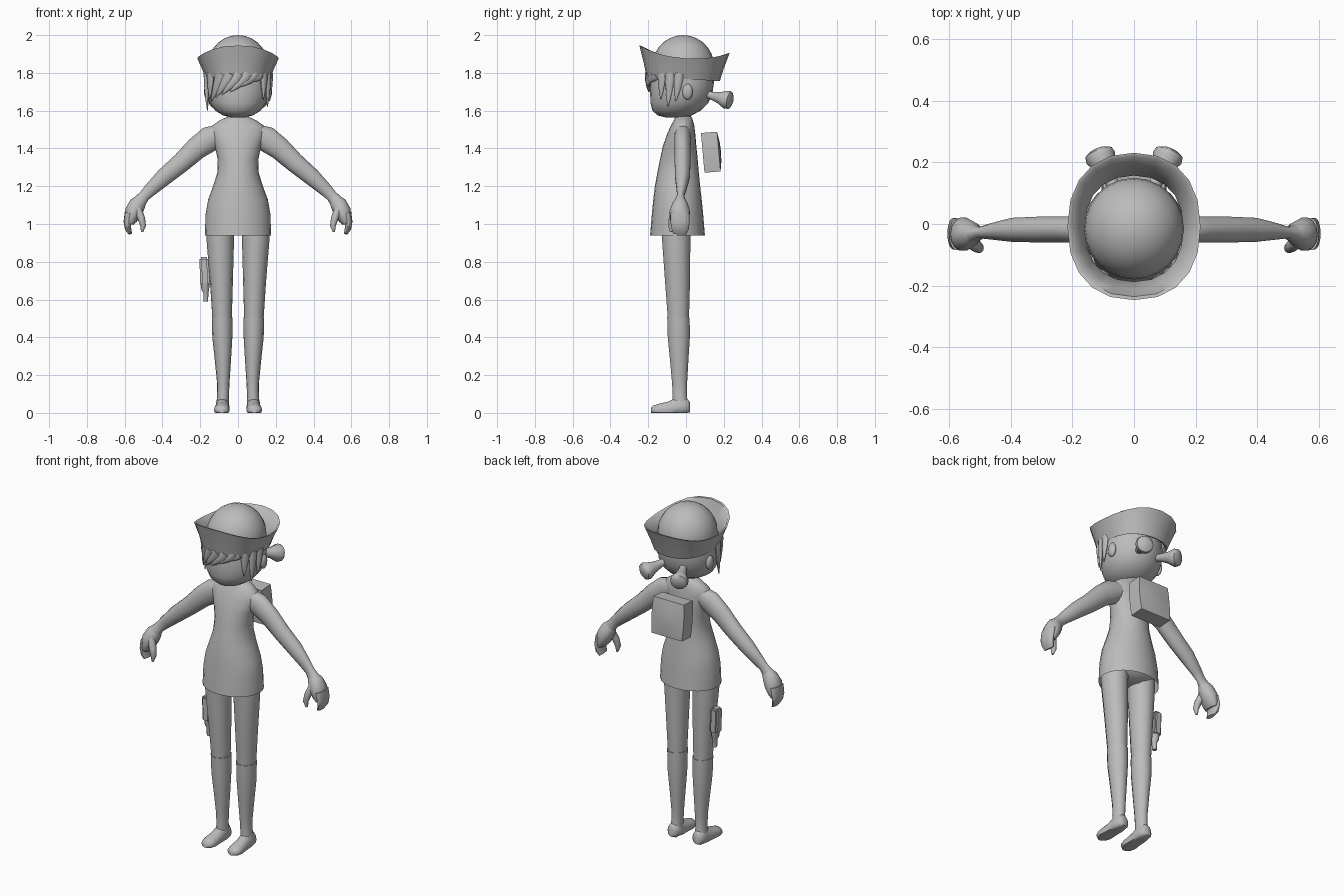
import bpy, bmesh, math
from mathutils import Vector

grey = bpy.data.materials.new("plain_grey")
grey.diffuse_color = (0.5, 0.5, 0.5, 1)


def finish(bm, name, angle=50):
    bmesh.ops.recalc_face_normals(bm, faces=bm.faces[:])
    me = bpy.data.meshes.new(name)
    bm.to_mesh(me)
    bm.free()
    ob = bpy.data.objects.new(name, me)
    bpy.context.collection.objects.link(ob)
    me.materials.append(grey)
    bpy.ops.object.select_all(action='DESELECT')
    ob.select_set(True)
    bpy.context.view_layer.objects.active = ob
    bpy.ops.object.shade_smooth_by_angle(angle=math.radians(angle))
    return ob


def loft(name, rings, caps=(True, True), closed=False, angle=50):
    """Skin a list of point rings."""
    bm = bmesh.new()
    vs = [[bm.verts.new(p) for p in r] for r in rings]
    n = len(vs[0])
    pairs = list(zip(vs, vs[1:])) + ([(vs[-1], vs[0])] if closed else [])
    for a, b in pairs:
        for i in range(n):
            j = (i + 1) % n
            bm.faces.new((a[i], a[j], b[j], b[i]))
    for use, ring in zip(caps, (vs[0], vs[-1])):
        if use and not closed:
            bm.faces.new(ring)
    return finish(bm, name, angle)


def tube(name, rows, side=1, ref=(0, 1, 0), axis=None, n=14, floor=None, **kw):
    """Elliptical sections along a path; rows are x, y, z, radius across, radius along ref."""
    pts = [Vector(r[:3]) for r in rows]
    rings = []
    for i, r in enumerate(rows):
        d = Vector(axis) if axis else pts[min(i + 1, len(pts) - 1)] - pts[max(i - 1, 0)]
        d.normalize()
        a = Vector(ref).cross(d).normalized()
        b = d.cross(a)
        ring = []
        for k in range(n):
            t = math.tau * k / n
            p = pts[i] + a * r[3] * math.cos(t) + b * r[4] * math.sin(t)
            p.x *= side
            if floor is not None:
                p.z = max(p.z, floor)
            ring.append(p)
        rings.append(ring)
    return loft(name, rings, **kw)


def ball(name, c, r, u=24, v=14):
    bm = bmesh.new()
    bmesh.ops.create_uvsphere(bm, u_segments=u, v_segments=v, radius=1)
    for p in bm.verts:
        p.co = Vector([c[i] + p.co[i] * r[i] for i in range(3)])
    return finish(bm, name)


UP = (0, 0, 1)

# Dress, open at the hem, with hips inside
tube("dress", [
    (0, -.045, .94, .175, .145), (0, -.045, 1.05, .172, .136), (0, -.045, 1.13, .158, .128),
    (0, -.045, 1.20, .132, .120), (0, -.042, 1.27, .110, .110), (0, -.038, 1.34, .107, .100),
    (0, -.034, 1.41, .122, .089), (0, -.025, 1.48, .145, .074), (0, -.018, 1.52, .138, .062),
    (0, -.014, 1.55, .095, .050), (0, -.014, 1.57, .050, .042)],
    axis=UP, n=24, caps=(False, True))
tube("hips", [(0, -.05, .945, .06, .05), (0, -.05, .965, .13, .09), (0, -.045, 1.0, .162, .120),
              (0, -.045, 1.08, .155, .12)], axis=UP, n=20)
tube("neck", [(0, -.015, 1.54, .048, .042), (0, -.015, 1.62, .042, .042)], axis=UP)

for s, tag in ((1, "left"), (-1, "right")):
    # Leg and boot
    tube("leg_" + tag, [
        (.092, -.052, 1.03, .074, .080), (.094, -.052, .92, .073, .077),
        (.088, -.045, .70, .061, .068), (.084, -.04, .49, .051, .057)], s, axis=UP)
    tube("boot_" + tag, [
        (.084, -.04, .505, .055, .061), (.083, -.038, .40, .053, .060),
        (.080, -.036, .28, .043, .050), (.078, -.034, .16, .033, .041),
        (.079, -.033, .09, .031, .038), (.082, -.030, .04, .035, .045)], s, axis=UP)
    tube("foot_" + tag, [
        (.082, .020, .03, .022, .028), (.082, .008, .03, .034, .045),
        (.082, -.035, .03, .037, .062), (.084, -.09, .02, .038, .042),
        (.086, -.14, .016, .042, .034), (.086, -.172, .014, .035, .026),
        (.086, -.186, .012, .016, .014)], s, ref=UP, axis=(0, -1, 0), floor=0)
    # Arm
    tube("arm_" + tag, [
        (.09, -.018, 1.475, .055, .045), (.15, -.018, 1.45, .068, .045),
        (.22, -.018, 1.40, .060, .043), (.30, -.018, 1.325, .052, .043),
        (.39, -.019, 1.25, .046, .040), (.46, -.024, 1.185, .036, .027),
        (.495, -.028, 1.15, .030, .019), (.52, -.031, 1.12, .035, .030)], s)
    # Hand, curled fingers and thumb
    tube("palm_" + tag, [
        (.508, -.029, 1.135, .030, .021), (.532, -.031, 1.105, .044, .042),
        (.553, -.033, 1.065, .046, .055), (.567, -.033, 1.02, .032, .052),
        (.572, -.033, 1.00, .018, .044)], s)
    tube("fingers_" + tag, [
        (.576, -.033, 1.06, .024, .052), (.586, -.031, 1.01, .020, .052),
        (.582, -.031, .975, .017, .047), (.570, -.033, .948, .010, .036)], s)
    tube("thumb_" + tag, [
        (.532, -.055, 1.08, .022, .024), (.512, -.072, 1.03, .020, .020),
        (.502, -.078, .99, .015, .017), (.508, -.078, .958, .006, .008)], s, n=10)
    # Pigtail and ear
    tube("pigtail_" + tag, [
        (.055, .095, 1.69, .020, .020), (.072, .135, 1.68, .021, .021),
        (.092, .18, 1.668, .032, .032), (.108, .215, 1.658, .050, .050),
        (.115, .232, 1.654, .046, .046), (.119, .242, 1.652, .024, .024)], s, ref=UP)
    ball("ear_" + tag, (s * .162, .008, 1.70), (.018, .028, .042), 12, 8)

# Head
tube("head", [
    (0, -.06, 1.565, .04, .05), (0, -.06, 1.575, .08, .09), (0, -.05, 1.60, .120, .128),
    (0, -.035, 1.64, .150, .153), (0, -.025, 1.69, .165, .165), (0, -.02, 1.75, .168, .168),
    (0, -.015, 1.83, .158, .158)], axis=UP, n=24)

# Hair locks: start angle, end angle, start height, end height, half width
locks = [(-48, -66, 1.79, 1.755, .024), (-58, -88, 1.80, 1.725, .028),
         (-74, -104, 1.80, 1.70, .030), (-90, -120, 1.80, 1.685, .030),
         (-106, -134, 1.80, 1.67, .030), (-124, -146, 1.80, 1.65, .030),
         (-148, -152, 1.80, 1.66, .028), (-168, -162, 1.80, 1.60, .024),
         (-36, -38, 1.80, 1.66, .024), (-20, -24, 1.80, 1.62, .024),
         (-4, -10, 1.80, 1.65, .024)]
for i, (a0, a1, z0, z1, w) in enumerate(locks):
    rows = []
    for t in (0, .25, .5, .75, 1):
        a = math.radians(a0 + (a1 - a0) * t ** 1.3)
        z = z0 + (z1 - z0) * t
        rows.append((.170 * math.cos(a), -.024 + .178 * math.sin(a), z,
                     w * (1 - t ** 1.8) + .002, .014 * (1 - t ** 2) + .002))
    m = math.radians((a0 + a1) / 2)
    tube("hair_lock_%d" % i, rows, ref=(math.cos(m), math.sin(m), 0), n=8)

# Cap crown
ball("cap_crown", (0, -.015, 1.832), (.162, .165, .168))


# Upturned brim: radii, centre, height, rise at front and back, tilt
def brim_ring(rx, ry, cy, z, rise, tilt, n=20):
    ring = []
    for k in range(n):
        t = math.tau * k / n
        c, s = math.cos(t), math.sin(t)
        x, y = (math.copysign(abs(v) ** .88, v) for v in (c, s))
        ring.append((rx * x, cy + ry * y, z + rise * s * s - tilt * s))
    return ring


loft("cap_brim", [
    brim_ring(.160, .180, -.015, 1.775, 0, .012),
    brim_ring(.170, .194, -.015, 1.768, 0, .012),
    brim_ring(.190, .212, -.012, 1.82, .018, .015),
    brim_ring(.216, .239, -.008, 1.877, .048, .020),
    brim_ring(.206, .228, -.008, 1.875, .048, .020),
    brim_ring(.180, .200, -.012, 1.83, .018, .015),
    brim_ring(.160, .172, -.015, 1.80, 0, .012)], closed=True, angle=60)

# Backpack: softly bulged, leaning box
bm = bmesh.new()
bmesh.ops.create_cube(bm, size=1)
bmesh.ops.subdivide_edges(bm, edges=bm.edges[:], cuts=3, use_grid_fill=True)
for v in bm.verts:
    x, y, z = v.co
    bulge = (1 - 4 * x * x) * (1 - 4 * z * z)
    yy = y * .085 + (.012 * bulge if y > .4 else 0)
    v.co = (x * .20 * (1 + .06 * (1 - 4 * z * z)), .131 + yy - .09 * z * .21, 1.38 + z * .21 + .08 * yy)
finish(bm, "backpack", 40)

# Thigh holster: rounded case, grip and tip
bm = bmesh.new()
bmesh.ops.create_cube(bm, size=1)
for v in bm.verts:
    x, y, z = v.co
    v.co = (-.180 + x * .05 + (.006 if z < 0 else 0), -.03 + y * .055, .75 + z * .15)
bmesh.ops.bevel(bm, geom=bm.edges[:], offset=.01, segments=2, affect='EDGES')
finish(bm, "holster_case")
tube("holster_tip", [(-.175, -.03, .70, .026, .024), (-.173, -.03, .65, .020, .020),
                     (-.170, -.03, .635, .013, .014), (-.170, -.03, .59, .012, .013)],
     axis=UP, n=10)
